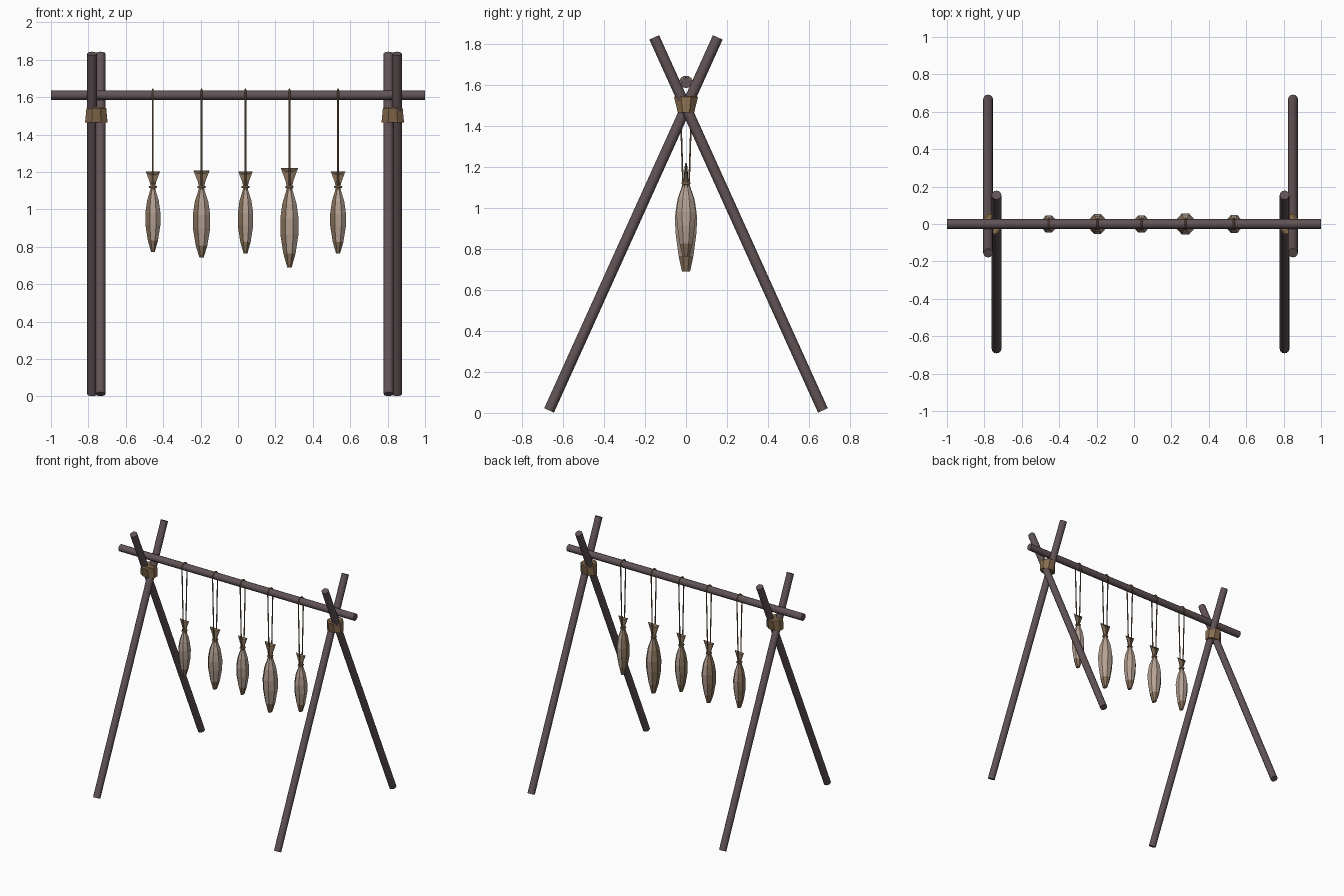
import bpy, bmesh, math
from mathutils import Vector

if "Cube" in bpy.data.objects:
    bpy.data.objects.remove(bpy.data.objects["Cube"])


def material(name, r, g, b):
    m = bpy.data.materials.new(name)
    m.diffuse_color = (r, g, b, 1)
    m.use_nodes = True
    m.node_tree.nodes["Principled BSDF"].inputs["Base Color"].default_value = m.diffuse_color
    return m


WOOD = material("dark_wood", 0.122, 0.086, 0.092)
LASH = material("lashing_brown", 0.25, 0.156, 0.08)
ROPE = material("rope_tan", 0.23, 0.15, 0.09)
SKIN = material("fish_brown", 0.255, 0.175, 0.108)
BELLY = material("fish_pale", 0.46, 0.355, 0.29)


def pole(name, a, b, radius):
    a, b = Vector(a), Vector(b)
    bpy.ops.mesh.primitive_cylinder_add(vertices=12, radius=radius, depth=(b - a).length,
                                        location=(a + b) / 2)
    ob = bpy.context.object
    ob.name = name
    ob.rotation_euler = (b - a).to_track_quat('Z', 'Y').to_euler()
    ob.data.materials.append(WOOD)
    bpy.ops.object.shade_smooth_by_angle(angle=math.radians(40))
    return ob


def loft(name, rings, mats, rule=None, sides=8, origin=(0, 0, 0)):
    """Skin faceted rings given as (z, half width x, half width y)."""
    bm = bmesh.new()
    k = math.cos(math.pi / sides)
    loops = []
    for z, rx, ry in rings:
        loops.append([bm.verts.new((rx / k * math.cos((i + 0.5) * math.tau / sides),
                                    ry / k * math.sin((i + 0.5) * math.tau / sides), z))
                      for i in range(sides)])
    for lo, hi in zip(loops, loops[1:]):
        for i in range(sides):
            j = (i + 1) % sides
            bm.faces.new((lo[i], lo[j], hi[j], hi[i]))
    bm.faces.new(loops[0][::-1])
    bm.faces.new(loops[-1])
    bmesh.ops.recalc_face_normals(bm, faces=bm.faces)
    if rule:
        for f in bm.faces:
            f.material_index = rule(f)
    me = bpy.data.meshes.new(name)
    bm.to_mesh(me)
    bm.free()
    for m in mats:
        me.materials.append(m)
    ob = bpy.data.objects.new(name, me)
    ob.location = origin
    bpy.context.collection.objects.link(ob)
    return ob


def rope(name, points, x, radius, cyclic=False):
    cu = bpy.data.curves.new(name, 'CURVE')
    cu.dimensions = '3D'
    cu.bevel_depth = radius
    cu.bevel_resolution = 1
    cu.use_fill_caps = True
    sp = cu.splines.new('POLY')
    sp.points.add(len(points) - 1)
    for p, co in zip(sp.points, points):
        p.co = (*co, 1)
    sp.use_cyclic_u = cyclic
    cu.materials.append(ROPE)
    ob = bpy.data.objects.new(name, cu)
    ob.location.x = x
    bpy.context.collection.objects.link(ob)


# Crossed legs and lashings at both ends
for side, x_back, x_front in (("left", -0.78, -0.735), ("right", 0.85, 0.805)):
    for label, x, s in (("back", x_back, 1), ("front", x_front, -1)):
        pole(f"{side}_{label}_leg", (x, 0.668 * s, 0.012), (x, -0.155 * s, 1.832), 0.026)
    loft(f"{side}_lashing", [(1.465, 0.06, 0.04), (1.54, 0.053, 0.058), (1.546, 0.045, 0.05)],
         [LASH], origin=((x_back + x_front) / 2, 0, 0))

# Crossbar
pole("crossbar", (-1, 0, 1.61), (1, 0, 1.61), 0.026)

# Fish profile, measured from the tail knot, head downwards
BODY = [(-0.43, 0.012, 0.020), (-0.355, 0.033, 0.036), (-0.25, 0.049, 0.050),
        (-0.17, 0.049, 0.055), (-0.09, 0.038, 0.044), (-0.02, 0.017, 0.022),
        (0.0, 0.014, 0.015)]
TAIL = [(0.0, 0.014, 0.013), (0.035, 0.022, 0.010), (0.10, 0.046, 0.007)]
KNOT = 1.12


def fish_colour(scale):
    def rule(f):
        z = f.calc_center_median().z / scale
        return 0 if f.normal.x < -0.3 or z < -0.36 or z > -0.04 else 1
    return rule


for n, (x, s, w) in enumerate([(-0.455, 0.81, 0.82), (-0.195, 0.88, 0.95), (0.04, 0.83, 0.84),
                               (0.275, 1.0, 1.0), (0.535, 0.83, 0.86)], 1):
    body = [(z * s, rx * w, ry * w) for z, rx, ry in BODY]
    loft(f"fish_body_{n}", body, [SKIN, BELLY], fish_colour(s), origin=(x, 0, KNOT))

    # Flared tail with a shallow notch
    tail = loft(f"fish_tail_{n}", [(z * s, rx * w, ry) for z, rx, ry in TAIL], [SKIN],
                origin=(x, 0, KNOT))
    for v in tail.data.vertices:
        if v.co.z > 0.09 * s and abs(v.co.x) < 0.03 * w:
            v.co.z -= 0.02 * s

    # Cord hung over the bar, and the wrap around the tail
    arc = [(0, 0.031 * math.cos(a), 1.61 + 0.031 * math.sin(a))
           for a in [math.pi * i / 8 for i in range(9)]]
    rope(f"cord_{n}", [(0, 0.015, KNOT)] + arc + [(0, -0.015, KNOT)], x, 0.0045)
    ring = [(0.017 * math.cos(i * math.tau / 8), 0.017 * math.sin(i * math.tau / 8), KNOT)
            for i in range(8)]
    rope(f"tail_wrap_{n}", ring, x, 0.006, True)
